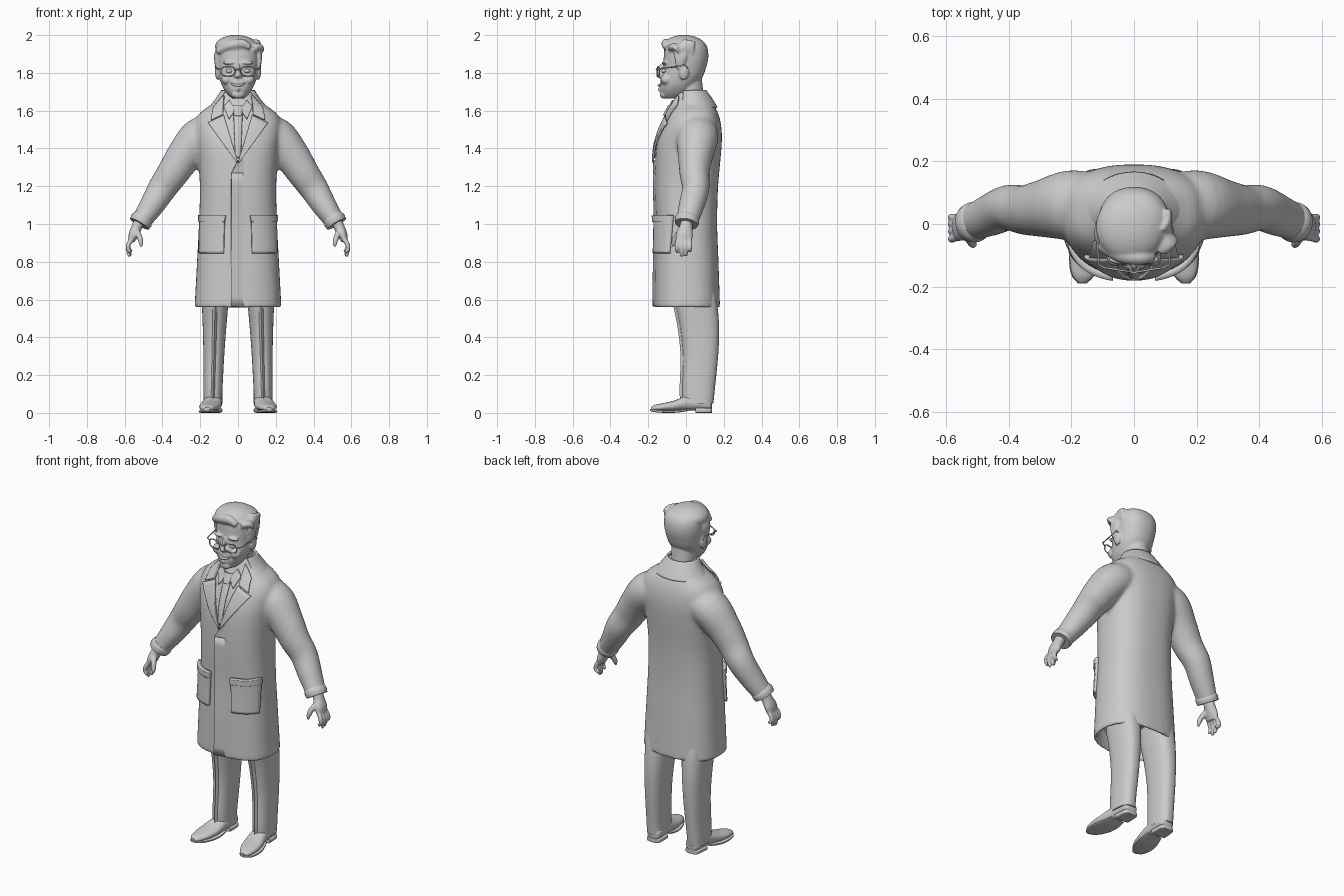
import bpy, bmesh, math
from mathutils import Vector

cube = bpy.data.objects.get("Cube")
if cube:
    bpy.data.objects.remove(cube)

grey = bpy.data.materials.new("plain_grey")
grey.use_nodes = True
grey.diffuse_color = (0.6, 0.6, 0.6, 1)
grey.node_tree.nodes["Principled BSDF"].inputs["Base Color"].default_value = (0.6, 0.6, 0.6, 1)


def smooth(rows, n=6):
    """Catmull-Rom samples through rows of numbers."""
    out = []
    for i in range(len(rows) - 1):
        p = [rows[max(0, min(len(rows) - 1, i + k))] for k in (-1, 0, 1, 2)]
        for s in range(n):
            t = s / n
            out.append([b + t * ((c - a) + t * ((2*a - 5*b + 4*c - d) + t * (3*b - a - 3*c + d))) / 2
                        for a, b, c, d in zip(*p)])
    return out + [list(rows[-1])]


def oval(n=40, power=2):
    for i in range(n):
        c, s = math.cos(math.tau * i / n), math.sin(math.tau * i / n)
        yield (math.copysign(abs(c) ** (2 / power), c), math.copysign(abs(s) ** (2 / power), s))


def loft(bm, rings):
    vs = [[bm.verts.new(p) for p in r] for r in rings]
    for a, b in zip(vs, vs[1:]):
        for i in range(len(a)):
            j = (i + 1) % len(a)
            bm.faces.new((a[i], a[j], b[j], b[i]))
    bm.faces.new(vs[0])
    bm.faces.new(vs[-1])


def upright(rows, power=2, cx=0):
    """Level rings from rows of height, half width, front, back."""
    return [[(cx + rx * u, (f + b) / 2 + (b - f) / 2 * v, z) for u, v in oval(48, power)]
            for z, rx, f, b in rows]


def limb(bm, rows, n=5, sides=24):
    """Tube along rows of x, y, z, radius across, radius in depth."""
    rows = smooth(rows, n)
    rings = []
    for i, r in enumerate(rows):
        d = (Vector(rows[min(i + 1, len(rows) - 1)][:3]) - Vector(rows[max(i - 1, 0)][:3])).normalized()
        side = d.cross(Vector((0, 1, 0))).normalized()
        deep = side.cross(d)
        rings.append([Vector(r[:3]) + side * r[3] * u + deep * r[4] * v for u, v in oval(sides)])
    loft(bm, rings)


def ball(bm, loc, size):
    vs = bmesh.ops.create_uvsphere(bm, u_segments=24, v_segments=16, radius=1)["verts"]
    for v in vs:
        v.co = Vector(a * s + c for a, s, c in zip(v.co, size, loc))


def finish(name, bm, mirror=False, voxel=0, relax=0, thick=0, angle=40):
    bmesh.ops.recalc_face_normals(bm, faces=bm.faces[:])
    me = bpy.data.meshes.new(name)
    bm.to_mesh(me)
    bm.free()
    ob = bpy.data.objects.new(name, me)
    bpy.context.collection.objects.link(ob)
    me.materials.append(grey)
    if mirror:
        ob.modifiers.new("mirror", 'MIRROR').use_mirror_merge = False
    if thick:
        m = ob.modifiers.new("thickness", 'SOLIDIFY')
        m.thickness, m.offset = thick, 0
    if voxel:
        m = ob.modifiers.new("blend", 'REMESH')
        m.mode, m.voxel_size, m.use_smooth_shade = 'VOXEL', voxel, True
        m = ob.modifiers.new("relax", 'SMOOTH')
        m.factor, m.iterations = 0.5, relax
    bpy.ops.object.select_all(action='DESELECT')
    ob.select_set(True)
    bpy.context.view_layer.objects.active = ob
    bpy.ops.object.shade_smooth_by_angle(angle=math.radians(angle))
    return ob


# Coat body and sleeves, blended into one surface with a hollow hem
POWER = 2.5
coat = smooth([(0.56, .23, -.168, .18), (0.8, .217, -.165, .172), (1.0, .207, -.16, .165),
               (1.2, .202, -.165, .17), (1.38, .215, -.16, .186), (1.47, .228, -.142, .19),
               (1.54, .228, -.115, .183), (1.59, .2, -.09, .168), (1.63, .145, -.07, .148),
               (1.67, .1, -.055, .12), (1.7, .078, -.045, .1)])
inner = [(z, .212, -.15, .162) for z in (0.66, 0.555)]
bm = bmesh.new()
loft(bm, upright(inner + coat, POWER))
bm_arm = [(.1, .055, 1.5, .085, .1), (.2, .06, 1.46, .105, .112), (.285, .05, 1.36, .095, .093),
          (.345, .045, 1.27, .085, .08), (.4, .052, 1.19, .077, .073), (.455, .03, 1.1, .066, .068),
          (.515, .005, 1.01, .052, .058)]
for s in (1, -1):
    limb(bm, [(s * r[0], *r[1:]) for r in bm_arm])
finish("coat", bm, voxel=.011, relax=5)


def front_y(x, z):
    for a, b in zip(coat, coat[1:]):
        if z <= b[0]:
            break
    t = max(0, min(1, (z - a[0]) / (b[0] - a[0])))
    _, rx, f, k = [p + (q - p) * t for p, q in zip(a, b)]
    return (f + k) / 2 - (k - f) / 2 * max(0, 1 - abs(x / rx) ** POWER) ** (1 / POWER)


def patch(name, corners, lift=.008, lift2=None, thick=.012, mirror=True, n=14, bulge=0):
    """Four-cornered cloth piece (x, z corners) laid on the coat front."""
    bm = bmesh.new()
    a, b, c, d = [Vector(p) for p in corners]
    lift2 = lift if lift2 is None else lift2
    grid = []
    for j in range(n + 1):
        v = j / n
        row = []
        for i in range(n + 1):
            u = i / n
            p = a.lerp(b, u).lerp(d.lerp(c, u), v)
            y = front_y(p.x, p.y) - lift - (lift2 - lift) * u - bulge * 4 * u * (1 - u)
            row.append(bm.verts.new((p.x, y, p.y)))
        grid.append(row)
    for r, s in zip(grid, grid[1:]):
        for i in range(n):
            bm.faces.new((r[i], r[i + 1], s[i + 1], s[i]))
    return finish(name, bm, mirror, thick=thick)


# Lapels, collar points, front edge, pockets
patch("lapel", [(0, 1.325), (.006, 1.325), (.158, 1.535), (.075, 1.575)], .012)
patch("collar_point", [(.08, 1.58), (.142, 1.55), (.13, 1.615), (.075, 1.68)], .014, .012)
patch("front_edge", [(-.037, .563), (.03, .563), (.03, 1.27), (-.035, 1.27)], .006, -.006, .01, False)
patch("front_edge_top", [(-.035, 1.27), (.03, 1.27), (.03, 1.34), (0, 1.335)], .006, -.006, .01, False)
patch("pocket", [(.075, .845), (.2, .845), (.198, 1.04), (.07, 1.04)], .008, thick=.02)
patch("pocket_rim", [(.068, 1.012), (.2, 1.012), (.2, 1.046), (.066, 1.046)], .013, thick=.024)

# Shirt collar and necktie
patch("shirt_collar", [(.012, 1.605), (.048, 1.555), (.075, 1.62), (.045, 1.655)], .012, .008, .01)
patch("tie", [(-.012, 1.35), (.012, 1.35), (.022, 1.58), (-.022, 1.58)], .004, thick=.01, mirror=False, bulge=.006)
patch("tie_knot", [(-.016, 1.572), (.016, 1.572), (.024, 1.625), (-.024, 1.625)], .008, thick=.016, mirror=False, bulge=.008)

# Turned collar around the back of the neck
bm = bmesh.new()
strip = []
for z, rx, f, b in smooth([(1.615, .15, -.075, .162), (1.66, .113, -.055, .135), (1.705, .084, -.045, .103)], 4):
    strip.append([bm.verts.new((rx * math.cos(t), (f + b) / 2 + (b - f) / 2 * math.sin(t), z))
                  for t in [math.radians(-35 + 250 * i / 40) for i in range(41)]])
for r, s in zip(strip, strip[1:]):
    for i in range(40):
        bm.faces.new((r[i], r[i + 1], s[i + 1], s[i]))
finish("back_collar", bm, thick=.012)

# Cuffs and hands
bm = bmesh.new()
limb(bm, [(.5, .01, 1.035, .053, .06), (.51, .006, 1.02, .06, .065), (.522, .002, 1.0, .057, .061)], 4)
finish("cuff", bm, True)
bm = bmesh.new()
limb(bm, [(.515, .005, 1.03, .03, .032), (.535, 0, .985, .028, .034), (.553, -.008, .945, .026, .045),
          (.564, -.012, .91, .018, .042)])
for y, tip, bend in ((-.047, .845, .572), (-.023, .826, .576), (0, .829, .572), (.021, .85, .566)):
    limb(bm, [(.556, y * .8, .93, .014, .013), (.578, y, .895, .0125, .012),
              (.582, y, .87, .012, .0115), (bend, y, tip + .008, .009, .009), (bend, y, tip, .003, .003)], 4, 12)
limb(bm, [(.54, -.02, .965, .018, .018), (.523, -.05, .935, .015, .016), (.514, -.064, .905, .013, .013),
          (.513, -.068, .88, .006, .006)], 4, 12)
finish("hand", bm, True, voxel=.0045, relax=2)

# Trouser legs with a pressed front crease
bm = bmesh.new()
rings = upright(smooth([(.05, .05, -.015, .145), (.12, .05, -.02, .152), (.3, .055, -.015, .17),
                        (.45, .062, -.03, .175), (.58, .07, -.055, .165), (.66, .072, -.06, .15)]), 2.4)
for r in rings:
    for i, (x, y, z) in enumerate(r):
        crease = -.014 if i == 36 else 0
        r[i] = (x + .133 - .025 * max(0, z - .1), y + crease, z)
loft(bm, rings)
finish("trouser_leg", bm, True, angle=30)


def shoe(name, rows, power):
    """Rings along the foot: y, centre x, half width, bottom, top."""
    bm = bmesh.new()
    loft(bm, [[(cx + w * u, y, (lo + hi) / 2 + (hi - lo) / 2 * v) for u, v in oval(28, power)]
              for y, cx, w, lo, hi in smooth(rows, 5)])
    finish(name, bm, True)


# Shoes with soles and heels
shoe("shoe", [(.137, .128, .015, .025, .06), (.125, .128, .04, .012, .085), (.06, .13, .046, .012, .1),
              (0, .135, .05, .012, .09), (-.06, .145, .056, .01, .066), (-.12, .155, .05, .01, .052),
              (-.165, .162, .034, .01, .042), (-.186, .165, .014, .012, .03)], 2.2)
shoe("sole", [(.02, .133, .044, .012, .024), (-.04, .142, .056, .002, .016), (-.1, .152, .056, 0, .014),
              (-.16, .162, .039, .003, .016), (-.19, .165, .014, .01, .02)], 5)
shoe("heel", [(.138, .128, .02, 0, .026), (.125, .128, .042, 0, .026), (.05, .13, .047, 0, .026)], 5)

# Head: skull, face, ears and swept hair blended together
bm = bmesh.new()
loft(bm, upright(smooth([(1.664, .03, -.105, -.03), (1.69, .058, -.13, .02), (1.73, .084, -.137, .05),
                         (1.78, .1, -.132, .088), (1.83, .107, -.122, .107), (1.88, .113, -.118, .118),
                         (1.93, .113, -.112, .114), (1.965, .096, -.09, .094), (1.987, .06, -.055, .055),
                         (1.994, .02, -.02, .02)]), 2.2))
limb(bm, [(0, .035, 1.56, .07, .065), (0, .025, 1.68, .068, .068), (0, .01, 1.8, .068, .07)])
ball(bm, (0, -.137, 1.788), (.017, .022, .016))
ball(bm, (0, -.13, 1.815), (.011, .019, .035))
ball(bm, (0, -.115, 1.685), (.034, .024, .022))
for s in (1, -1):
    ball(bm, (s * .014, -.132, 1.785), (.011, .013, .01))
    ball(bm, (s * .058, -.105, 1.765), (.03, .03, .028))
    ball(bm, (s * .046, -.113, 1.853), (.036, .016, .009))
    ball(bm, (s * .108, -.012, 1.805), (.014, .027, .042))
    limb(bm, [(s * .112, -.035, 1.82, .006, .016), (s * .115, -.028, 1.89, .012, .035), (s * .095, -.03, 1.95, .01, .04)])
limb(bm, [(0, -.137, 1.722, .008, .01), (0, -.137, 1.712, .01, .012), (0, -.13, 1.705, .006, .01)])
limb(bm, [(.062, -.1, 1.935, .016, .02), (.02, -.108, 1.955, .025, .022), (-.04, -.094, 1.945, .027, .03),
          (-.095, -.05, 1.92, .025, .04)])
limb(bm, [(.075, -.085, 1.93, .02, .025), (.1, -.04, 1.935, .021, .045), (.1, .04, 1.92, .018, .05)])
ball(bm, (-.01, -.01, 1.94), (.112, .112, .061))
finish("head", bm, voxel=.0055, relax=3)

# Smiling mouth
bm = bmesh.new()
limb(bm, [(-.04, -.125, 1.748, .003, .004), (-.02, -.138, 1.737, .006, .006), (0, -.143, 1.734, .007, .007),
          (.02, -.138, 1.737, .006, .006), (.04, -.125, 1.748, .003, .004)], 4, 10)
finish("upper_lip", bm)

# Spectacles
bm = bmesh.new()
for s in (1, -1):
    ball(bm, (s * .047, -.117, 1.81), (.018, .014, .011))
finish("eyes", bm)


def wire(name, pts, closed=False, r=.0035):
    cu = bpy.data.curves.new(name, 'CURVE')
    cu.dimensions, cu.bevel_depth, cu.bevel_resolution = '3D', r, 2
    sp = cu.splines.new('POLY')
    sp.points.add(len(pts) - 1)
    for q, p in zip(sp.points, pts):
        q.co = (*p, 1)
    sp.use_cyclic_u = closed
    cu.materials.append(grey)
    bpy.context.collection.objects.link(bpy.data.objects.new(name, cu))


for side, s in (("left", 1), ("right", -1)):
    wire(side + "_lens_rim", [(s * (.053 + .037 * u), -.152 + .012 * (u + 1) / 2, 1.808 + .025 * v)
                              for u, v in oval(32, 2.6)], True)
    wire(side + "_temple", [(s * .09, -.142, 1.82), (s * .112, -.13, 1.824), (s * .118, -.06, 1.832),
                            (s * .12, -.005, 1.842), (s * .118, .01, 1.825)])
wire("nose_bridge", [(-.017, -.15, 1.815), (0, -.157, 1.82), (.017, -.15, 1.815)])
